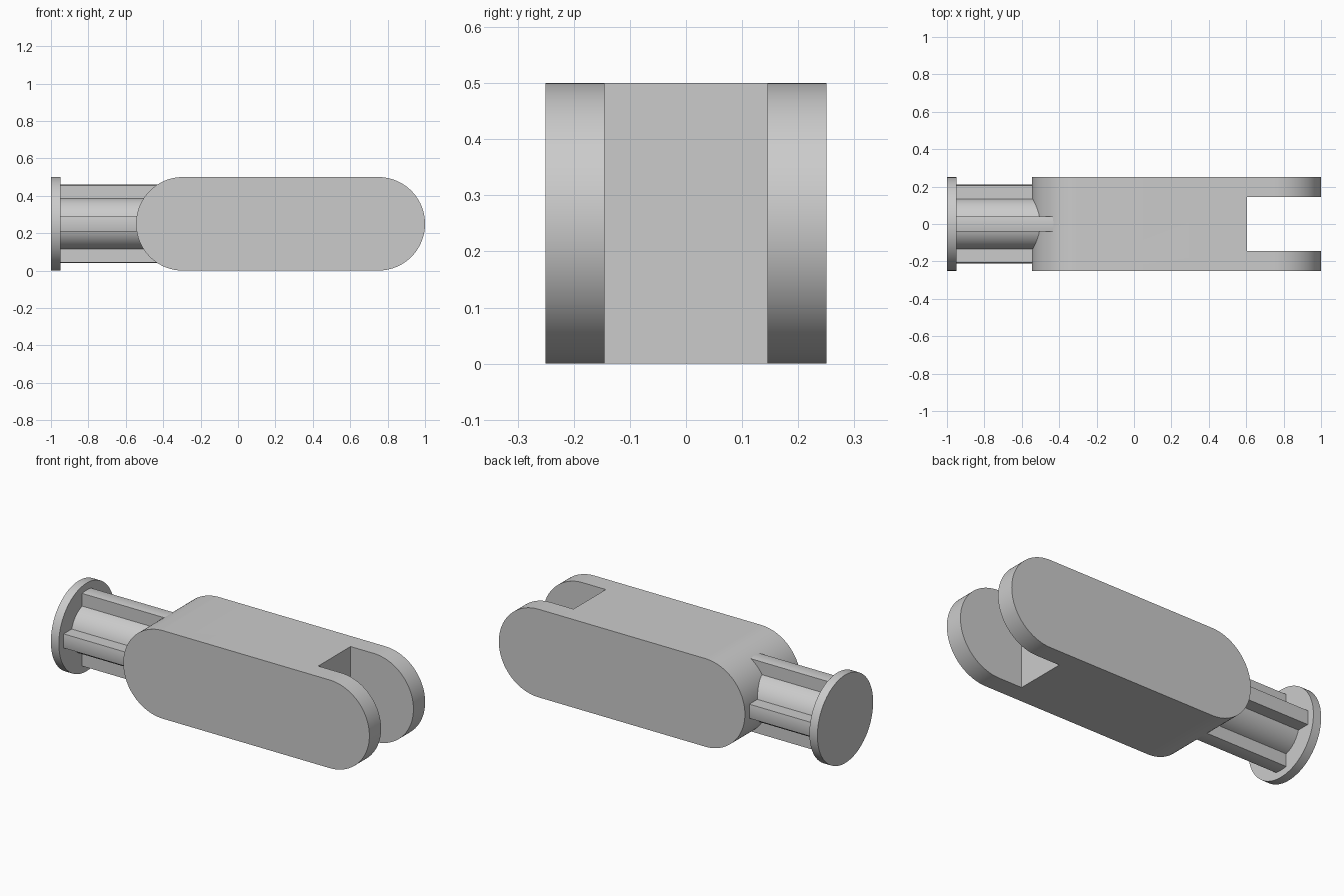
import bpy, bmesh
from math import pi, sin, cos, asin, radians
from mathutils import Vector

cube = bpy.data.objects.get("Cube")
if cube:
    bpy.data.objects.remove(cube, do_unlink=True)

MID = 0.25      # height of the long axis
R = 0.25        # radius of the rounded ends and the end disc

grey = bpy.data.materials.new("plain_grey")
grey.use_nodes = True
grey.diffuse_color = (0.6, 0.6, 0.6, 1)
grey.node_tree.nodes["Principled BSDF"].inputs["Base Color"].default_value = (0.6, 0.6, 0.6, 1)


def arc(cx, cy, radius, start, end, steps):
    return [(cx + radius * cos(start + (end - start) * i / steps),
             cy + radius * sin(start + (end - start) * i / steps))
            for i in range(steps + 1)]


def prism(name, points, offset):
    """Extrude a closed loop of 3D points by an offset vector."""
    bm = bmesh.new()
    face = bm.faces.new([bm.verts.new(p) for p in points])
    new = bmesh.ops.extrude_face_region(bm, geom=[face], use_keep_orig=True)["geom"]
    bmesh.ops.translate(bm, vec=Vector(offset),
                        verts=[v for v in new if isinstance(v, bmesh.types.BMVert)])
    bmesh.ops.recalc_face_normals(bm, faces=bm.faces)
    mesh = bpy.data.meshes.new(name)
    bm.to_mesh(mesh)
    bm.free()
    mesh.materials.append(grey)
    obj = bpy.data.objects.new(name, mesh)
    bpy.context.collection.objects.link(obj)
    return obj


def smooth(obj):
    bpy.ops.object.select_all(action="DESELECT")
    obj.select_set(True)
    bpy.context.view_layer.objects.active = obj
    bpy.ops.object.shade_smooth_by_angle(angle=radians(25))


# Link body: a stadium outline extruded across y
outline = arc(0.75, MID, R, -pi / 2, pi / 2, 48) + arc(-0.295, MID, R, pi / 2, 3 * pi / 2, 48)
body = prism("link_body", [(x, -0.25, z) for x, z in outline], (0, 0.5, 0))

# Fork slot cut through the right end
slot = [(0.605, -0.145), (1.2, -0.145), (1.2, 0.145), (0.605, 0.145)]
cutter = prism("slot_cutter", [(x, y, -0.1) for x, y in slot], (0, 0, 0.7))
cutter.hide_render = True
cut = body.modifiers.new("fork_slot", "BOOLEAN")
cut.operation = "DIFFERENCE"
cut.solver = "EXACT"
cut.object = cutter
bpy.context.view_layer.objects.active = body
bpy.ops.object.modifier_apply(modifier=cut.name)
bpy.data.objects.remove(cutter, do_unlink=True)
smooth(body)

# Shaft: round core with four ribs, as one cross-section
CORE, RIB, HALF = 0.14, 0.21, 0.04
tip, root = asin(HALF / RIB), asin(HALF / CORE)
section = []
for k in range(4):
    a = k * pi / 2
    section += arc(0, MID, RIB, a - tip, a + tip, 6)
    section += arc(0, MID, CORE, a + root, a + pi / 2 - root, 12)
shaft = prism("ribbed_shaft", [(-0.95, y, z) for y, z in section], (0.6, 0, 0))
smooth(shaft)

# End disc
rim = arc(0, MID, R, 0, 2 * pi, 96)[:-1]
disc = prism("end_disc", [(-1, y, z) for y, z in rim], (0.05, 0, 0))
smooth(disc)
